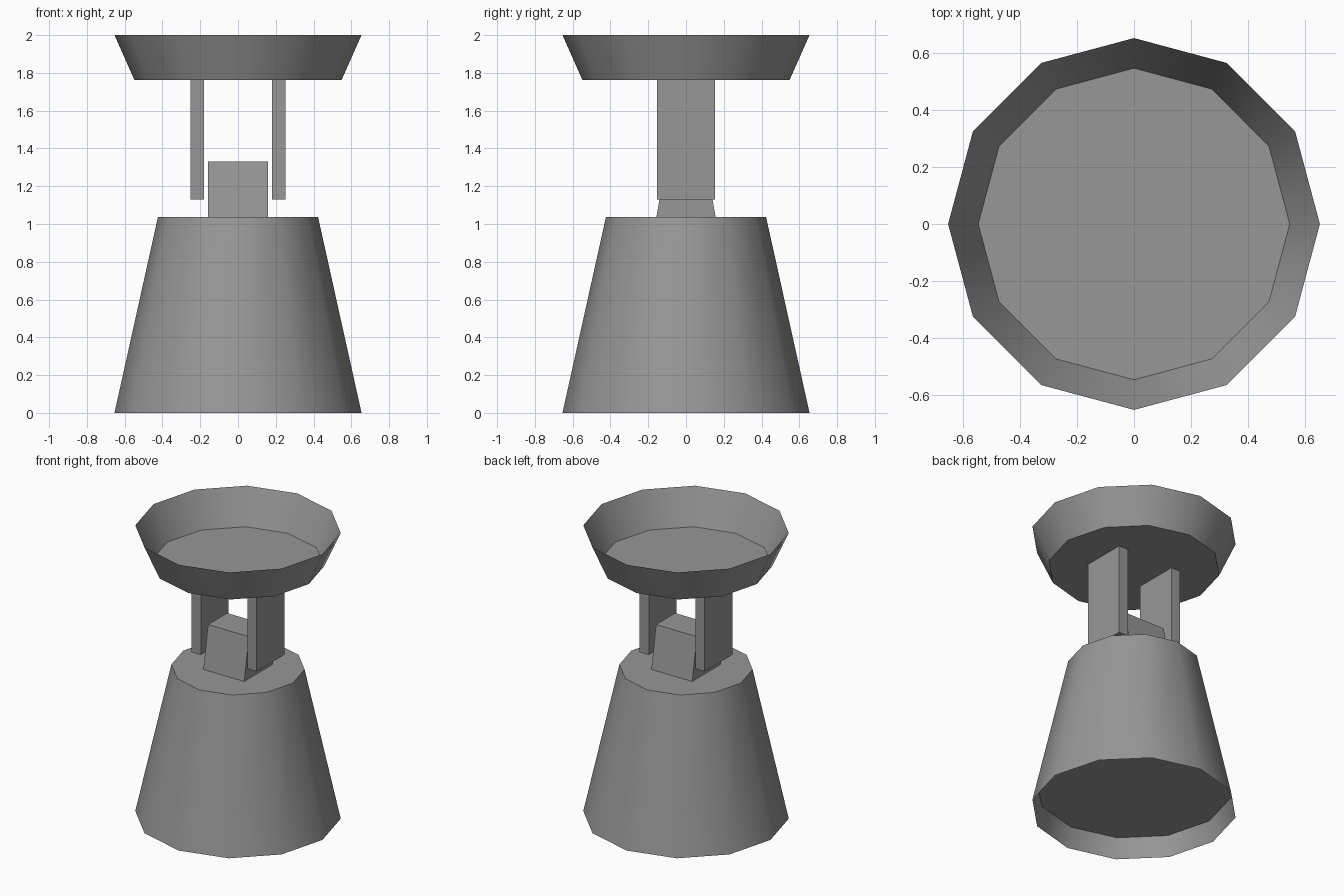
import bpy, bmesh, math

SIDES = 12

old = bpy.data.objects.get("Cube")
if old:
    bpy.data.objects.remove(old, do_unlink=True)

grey = bpy.data.materials.new("plain_grey")
grey.use_nodes = True
colour = (0.31, 0.31, 0.31, 1)
grey.diffuse_color = colour
grey.node_tree.nodes["Principled BSDF"].inputs["Base Color"].default_value = colour


def finish(name, bm, smooth=False):
    mesh = bpy.data.meshes.new(name)
    bm.to_mesh(mesh)
    bm.free()
    mesh.materials.append(grey)
    obj = bpy.data.objects.new(name, mesh)
    bpy.context.collection.objects.link(obj)
    if smooth:
        bpy.ops.object.select_all(action="DESELECT")
        obj.select_set(True)
        bpy.context.view_layer.objects.active = obj
        bpy.ops.object.shade_smooth_by_angle(angle=math.radians(40))
    return obj


def ring(bm, radius, z):
    step = math.tau / SIDES
    return [bm.verts.new((radius * math.cos(i * step), radius * math.sin(i * step), z))
            for i in range(SIDES)]


def wall(bm, low, high):
    for i in range(SIDES):
        j = (i + 1) % SIDES
        bm.faces.new((low[i], low[j], high[j], high[i]))


def tapered_box(name, x0, x1, depth_low, depth_high, z0, z1):
    """Box whose half depth changes from bottom to top."""
    bm = bmesh.new()
    corners = [bm.verts.new((x, s * d, z)) for z, d in ((z0, depth_low), (z1, depth_high))
               for x, s in ((x0, -1), (x1, -1), (x1, 1), (x0, 1))]
    low, high = corners[:4], corners[4:]
    bm.faces.new(low[::-1])
    bm.faces.new(high)
    for i in range(4):
        j = (i + 1) % 4
        bm.faces.new((low[i], low[j], high[j], high[i]))
    return finish(name, bm)


# Base: tapered shell with a closed top and a recessed floor underneath
FOOT_R, TOP_R, BASE_H, RECESS = 0.654, 0.424, 1.036, 0.14
bm = bmesh.new()
foot, shoulder = ring(bm, FOOT_R, 0), ring(bm, TOP_R, BASE_H)
wall(bm, foot, shoulder)
bm.faces.new(shoulder)
floor_r = FOOT_R + (TOP_R - FOOT_R) * RECESS / BASE_H
bm.faces.new(ring(bm, floor_r, RECESS)[::-1])
finish("base", bm, smooth=True)

# Open dish on top: one thin wall and floor
bm = bmesh.new()
floor, rim = ring(bm, 0.548, 1.762), ring(bm, 0.654, 2.0)
wall(bm, floor, rim)
bm.faces.new(floor[::-1])
finish("dish", bm, smooth=True)

# Wedge block standing on the base, between the two posts
tapered_box("centre_block", -0.158, 0.158, 0.157, 0.105, BASE_H, 1.33)

# Flat posts hanging under the dish
for name, side in (("left_post", 1), ("right_post", -1)):
    x0, x1 = sorted((side * 0.18, side * 0.252))
    tapered_box(name, x0, x1, 0.154, 0.154, 1.13, 1.762)
